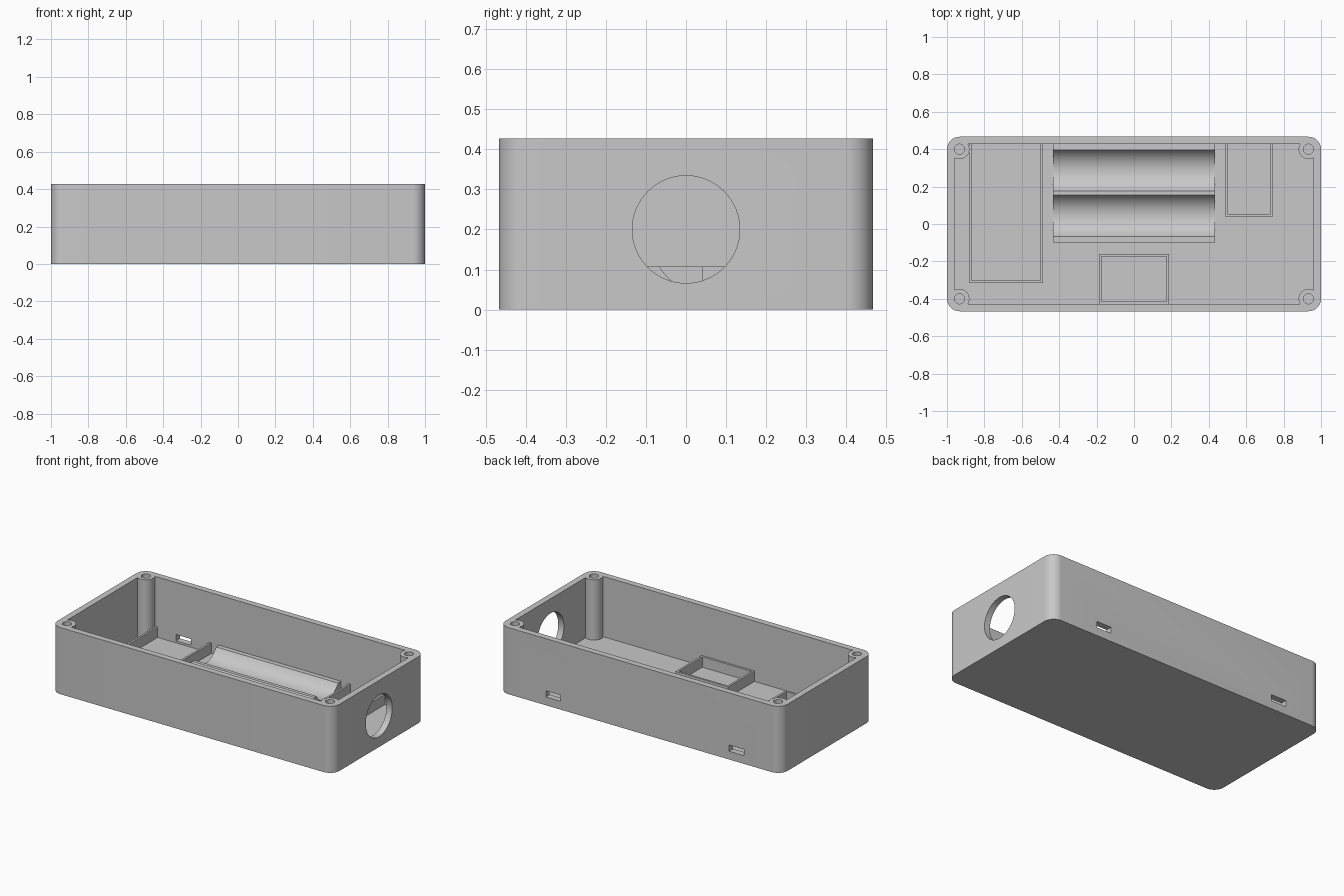
import bpy, bmesh, math
from mathutils import Matrix

if "Cube" in bpy.data.objects:
    bpy.data.objects.remove(bpy.data.objects["Cube"])

LENGTH, WIDTH, HEIGHT = 2.0, 0.933, 0.427
WALL, FLOOR, RIB_TOP, RIB = 0.04, 0.04, 0.107, 0.0133
INNER_X, INNER_Y = LENGTH / 2 - WALL, WIDTH / 2 - WALL
CORNER = 0.067

grey = bpy.data.materials.new("matte grey plastic")
grey.use_nodes = True
grey.diffuse_color = (0.58, 0.58, 0.58, 1)
grey.node_tree.nodes["Principled BSDF"].inputs["Base Color"].default_value = grey.diffuse_color


def prism(name, outline, low, high, matrix=Matrix()):
    """Extrude a flat outline from low to high, then place it."""
    bm = bmesh.new()
    face = bm.faces.new([bm.verts.new((x, y, low)) for x, y in outline])
    new = bmesh.ops.extrude_face_region(bm, geom=[face])["geom"]
    verts = [v for v in new if isinstance(v, bmesh.types.BMVert)]
    bmesh.ops.translate(bm, verts=verts, vec=(0, 0, high - low))
    bmesh.ops.transform(bm, verts=bm.verts, matrix=matrix)
    bmesh.ops.recalc_face_normals(bm, faces=bm.faces)
    mesh = bpy.data.meshes.new(name)
    bm.to_mesh(mesh)
    bm.free()
    mesh.materials.append(grey)
    obj = bpy.data.objects.new(name, mesh)
    bpy.context.collection.objects.link(obj)
    return obj


def arc(cx, cy, radius, start, end, steps):
    angles = [math.radians(start + (end - start) * i / steps) for i in range(steps + 1)]
    return [(cx + radius * math.cos(a), cy + radius * math.sin(a)) for a in angles]


def circle(cx, cy, radius):
    return arc(cx, cy, radius, 0, 360, 64)[:-1]


def rect(x0, x1, y0, y1):
    return [(x0, y0), (x1, y0), (x1, y1), (x0, y1)]


def cut(obj, cutter):
    """Subtract the cutter, keep the result and discard the cutter."""
    mod = obj.modifiers.new("cut", 'BOOLEAN')
    mod.operation, mod.solver, mod.object = 'DIFFERENCE', 'EXACT', cutter
    bpy.context.view_layer.update()
    graph = bpy.context.evaluated_depsgraph_get()
    mesh = bpy.data.meshes.new_from_object(obj.evaluated_get(graph))
    obj.modifiers.clear()
    obj.data = mesh
    bpy.data.objects.remove(cutter)


# Enclosure body with rounded vertical corners
outline = []
for sx, sy, start in ((1, 1, 0), (-1, 1, 90), (-1, -1, 180), (1, -1, 270)):
    outline += arc(sx * (LENGTH / 2 - CORNER), sy * (WIDTH / 2 - CORNER),
                   CORNER, start, start + 90, 12)
body = prism("enclosure_body", outline, 0, HEIGHT)

# Cavity, leaving a round screw post in every corner
cavity = prism("cavity", rect(-INNER_X, INNER_X, -INNER_Y, INNER_Y), FLOOR, HEIGHT + 0.1)
posts = [(sx * 0.933, sy * 0.4) for sx in (-1, 1) for sy in (-1, 1)]
for x, y in posts:
    cut(cavity, prism("post", circle(x, y, 0.053), 0, 1))
cut(body, cavity)
for x, y in posts:
    cut(body, prism("screw_hole", circle(x, y, 0.027), FLOOR + 0.01, 1))

# Round opening in one end
along_x = Matrix(((0, 0, 1, 0), (1, 0, 0, 0), (0, 1, 0, 0), (0, 0, 0, 1)))
cut(body, prism("end_opening", circle(0, 0.2, 0.134), 0.9, 1.1, along_x))

# Connector slots in the back wall
for x in (-0.685, 0.615):
    cut(body, prism("slot", rect(x - 0.053, x + 0.053, 0.4, 0.6), 0.053, 0.093))


# Rib frames that hold the circuit boards
def frame(name, x0, x1, y0, y1, open_back):
    obj = prism(name, rect(x0, x1, y0, y1), FLOOR, RIB_TOP)
    back = y1 + RIB if open_back else y1 - RIB
    cut(obj, prism("pocket", rect(x0 + RIB, x1 - RIB, y0 + RIB, back), 0, 1))
    return obj


frames = [frame("large_board_frame", -0.882, -0.487, -0.315, INNER_Y, True),
          frame("small_board_frame", 0.487, 0.743, 0.041, INNER_Y, True),
          frame("front_board_frame", -0.187, 0.187, -INNER_Y, -0.16, False)]

# Cradle with two rounded troughs
radius, axis_z = 0.1267, 0.17
dip = math.degrees(math.acos((axis_z - RIB_TOP) / radius))
profile = [(INNER_Y, RIB_TOP), (INNER_Y, FLOOR), (-0.1, FLOOR), (-0.1, RIB_TOP)]
for y in (0.044, 0.286):
    profile += arc(y, axis_z, radius, 270 - dip, 270 + dip, 24)
cradle = prism("cell_cradle", profile, -0.433, 0.433, along_x)

# Smooth curved walls, keep edges sharp
bpy.ops.object.select_all(action='DESELECT')
for obj in [body, cradle] + frames:
    obj.select_set(True)
bpy.context.view_layer.objects.active = body
bpy.ops.object.shade_smooth_by_angle(angle=math.radians(30))
